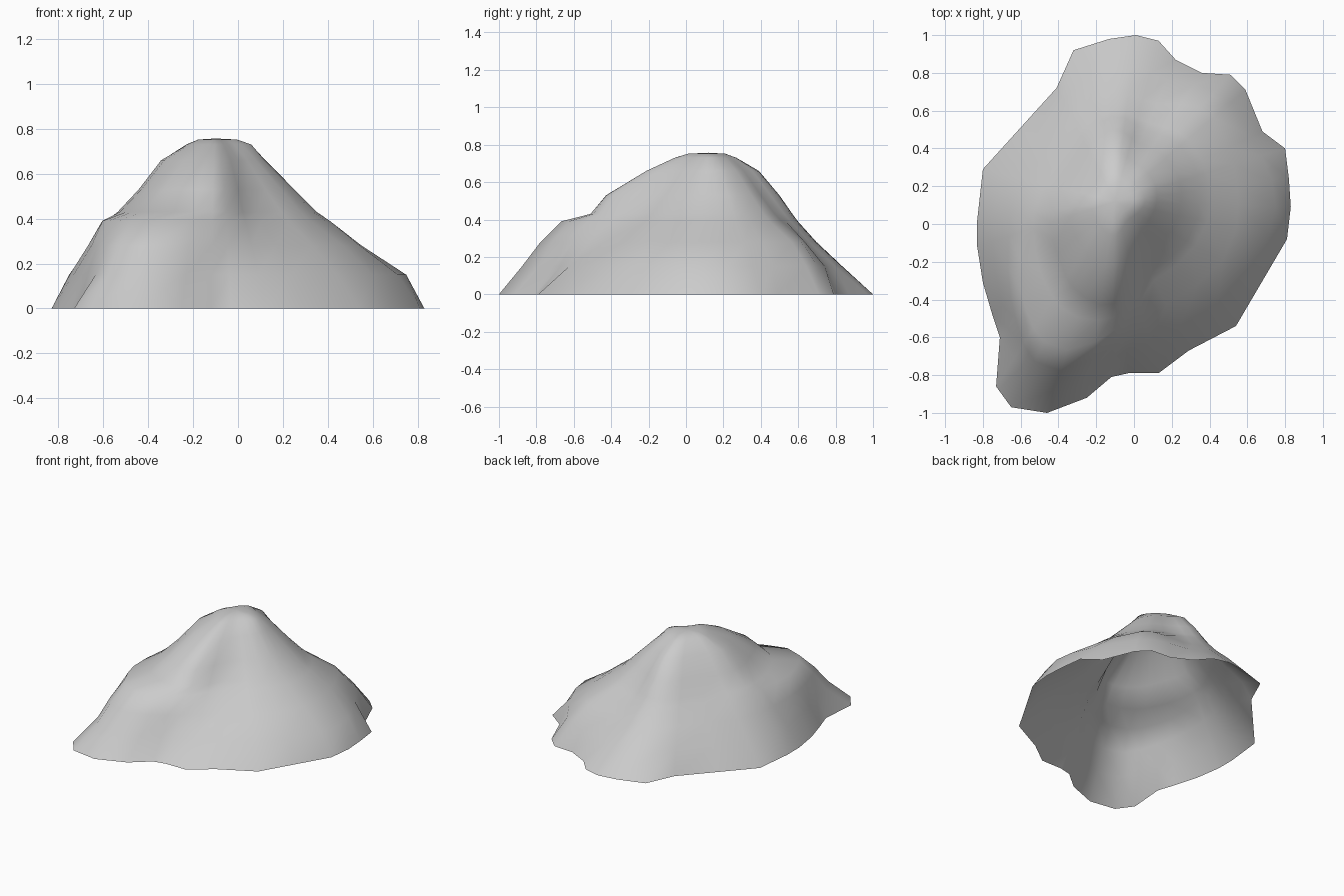
import bpy, bmesh, math

CX, CY = -0.10, 0.12   # summit position

# ground outline, (x, y)
OUTLINE = [(0.01, 1.0), (0.13, 0.97), (0.22, 0.87), (0.36, 0.80), (0.51, 0.79),
           (0.59, 0.71), (0.68, 0.49), (0.80, 0.40), (0.82, 0.24), (0.83, 0.09),
           (0.81, -0.08), (0.54, -0.54), (0.29, -0.67), (0.13, -0.79), (-0.03, -0.79),
           (-0.12, -0.81), (-0.25, -0.92), (-0.46, -1.0), (-0.65, -0.97), (-0.73, -0.86),
           (-0.71, -0.60), (-0.75, -0.48), (-0.80, -0.31), (-0.83, -0.12), (-0.83, 0.02),
           (-0.80, 0.29), (-0.41, 0.72), (-0.32, 0.92), (-0.13, 0.98)]

# height contours: distance from the summit axis every 22.5 degrees from +x
CONTOURS = {
    0.15: (.85, .80, .80, .70, .72, .63, .53, .58, .64, .70, .83, 1.07, .82, .76, .78, .81),
    0.28: (.65, .66, .68, .56, .58, .52, .44, .48, .54, .61, .77, .96, .76, .62, .62, .66),
    0.39: (.51, .51, .50, .45, .48, .43, .36, .39, .47, .53, .70, .84, .68, .48, .47, .49),
    0.43: (.45, .46, .45, .41, .45, .40, .33, .36, .42, .47, .55, .64, .61, .43, .42, .44),
    0.53: (.35, .36, .35, .33, .38, .33, .27, .29, .32, .37, .42, .52, .54, .34, .32, .34),
    0.66: (.22, .23, .23, .23, .27, .23, .18, .19, .23, .26, .28, .32, .33, .24, .20, .21),
    0.73: (.16, .15, .14, .14, .15, .13, .11, .11, .13, .13, .14, .16, .18, .13, .12, .14),
}


def radius(vals, ang):
    """Smooth periodic interpolation of a contour."""
    n = len(vals)
    f = (ang / math.tau * n) % n
    i, t = int(f), f - int(f)
    a, b, c, d = (vals[(i + k) % n] for k in (-1, 0, 1, 2))
    return b + 0.5 * t * (c - a + t * (2*a - 5*b + 4*c - d + t * (3*(b - c) + d - a)))


# spokes follow the outline corners, with one extra spoke along long edges
points = sorted(OUTLINE, key=lambda p: math.atan2(p[1] - CY, p[0] - CX) % math.tau)
base = []
for p, q in zip(points, points[1:] + points[:1]):
    base.append(p)
    if math.dist(p, q) > 0.3:
        base.append(((p[0] + q[0]) / 2, (p[1] + q[1]) / 2))
angles = [math.atan2(y - CY, x - CX) for x, y in base]

# stacked rings from the ground to the summit, open underneath
bm = bmesh.new()
rings = [[bm.verts.new((x, y, 0)) for x, y in base]]
levels = list(CONTOURS.items())
levels.append((0.752, tuple(r * 0.6 for r in CONTOURS[0.73])))
for z, vals in levels:
    ring = []
    for a in angles:
        r = radius(vals, a)
        ring.append(bm.verts.new((CX + r * math.cos(a), CY + r * math.sin(a), z)))
    rings.append(ring)
n = len(base)
for lo, hi in zip(rings, rings[1:]):
    for i in range(n):
        j = (i + 1) % n
        bm.faces.new((lo[i], lo[j], hi[j], hi[i]))
apex = bm.verts.new((CX, CY, 0.757))
for i in range(n):
    bm.faces.new((rings[-1][i], rings[-1][(i + 1) % n], apex))
for f in bm.faces:
    f.smooth = True

mesh = bpy.data.meshes.new("rock_mound")
bm.to_mesh(mesh)
bm.free()
rock = bpy.data.objects.new("rock_mound", mesh)
bpy.context.collection.objects.link(rock)

# plain grey stone
stone = bpy.data.materials.new("grey stone")
stone.diffuse_color = (0.6, 0.6, 0.6, 1)
mesh.materials.append(stone)
